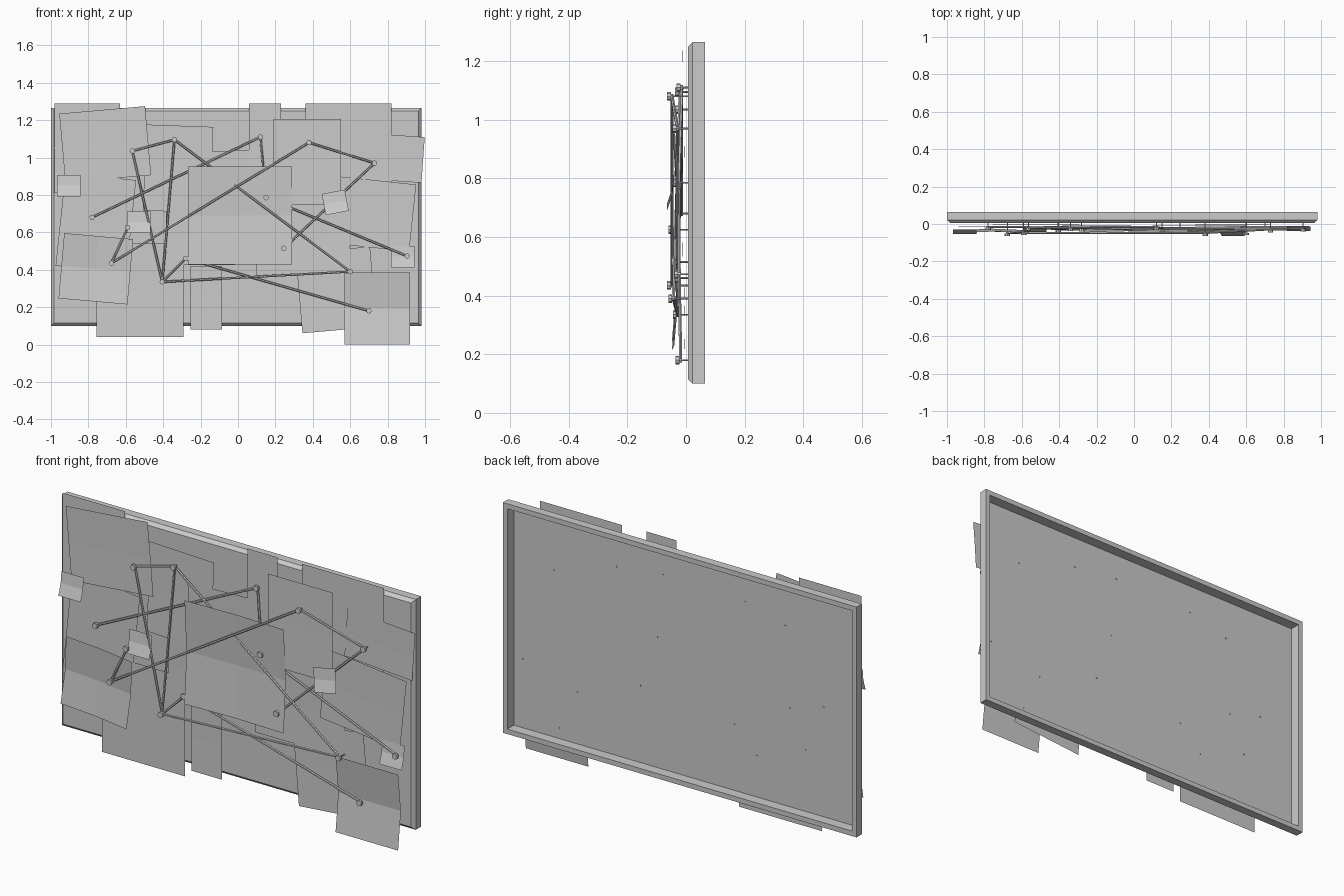
import bpy, bmesh, math
from mathutils import Vector, Matrix

old = bpy.data.objects.get("Cube")
if old:
    bpy.data.objects.remove(old, do_unlink=True)

grey = bpy.data.materials.new("plain grey")
grey.use_nodes = True
grey.diffuse_color = (0.6, 0.6, 0.6, 1)
grey.node_tree.nodes["Principled BSDF"].inputs["Base Color"].default_value = (0.6, 0.6, 0.6, 1)


def finish(name, bm):
    mesh = bpy.data.meshes.new(name)
    bm.to_mesh(mesh)
    bm.free()
    mesh.materials.append(grey)
    obj = bpy.data.objects.new(name, mesh)
    bpy.context.collection.objects.link(obj)
    return obj


def bridge(bm, a, b):
    for i in range(len(a)):
        j = (i + 1) % len(a)
        bm.faces.new((a[i], a[j], b[j], b[i]))


# Board: nested rectangles give the bevelled front, the rim and the hollow back
LEFT, RIGHT, LOW, HIGH = -1.0, 0.98, 0.1, 1.265


def rectangle(bm, inset, y):
    l, r, b, t = LEFT + inset, RIGHT - inset, LOW + inset, HIGH - inset
    return [bm.verts.new((x, y, z)) for x, z in ((l, b), (r, b), (r, t), (l, t))]


bm = bmesh.new()
steps = [(0.016, 0.006), (0, 0.022), (0, 0.065), (0.025, 0.065), (0.025, 0.012)]
rings = [rectangle(bm, *s) for s in steps]
for a, b in zip(rings, rings[1:]):
    bridge(bm, a, b)
bm.faces.new(rings[0])
bm.faces.new(rings[-1])
bmesh.ops.recalc_face_normals(bm, faces=bm.faces)
finish("board", bm)


# Sheets: low-poly grids, bent away from the board at the edges
def sheet(name, x, z, w, h, turn, y, bend):
    bm = bmesh.new()
    bmesh.ops.create_grid(bm, x_segments=2, y_segments=2, size=1)
    spin = Matrix.Rotation(-math.radians(turn), 3, "Y")
    for v in bm.verts:
        u, t = v.co.x, v.co.y
        depth = y - bend(u, t)
        v.co = spin @ Vector((u * w / 2, 0, t * h / 2)) + Vector((x, depth, z))
    bmesh.ops.recalc_face_normals(bm, faces=bm.faces)
    for f in bm.faces:
        f.normal_update()
        if f.normal.y > 0:
            f.normal_flip()
    finish(name, bm)


def flat(u, t):
    return 0.001 * abs(t)


def tent(u, t):
    return 0.008 * abs(u) + 0.015 * abs(t)


def fold(u, t):
    return 0.022 * abs(t)


def curl(u, t):
    return 0.006 * (1 - t) ** 2


# name, x, z, width, height, turn, depth
back_sheets = [
    ("top_left_back_sheet", -.805, 1.05, .35, .48, 0, -.002),
    ("upper_sheet", -.32, .94, .36, .46, -2, -.003),
    ("left_sheet", -.76, .65, .38, .5, -6, -.005),
    ("inner_left_sheet", -.2, .58, .37, .31, 0, -.006),
    ("inner_upper_sheet", -.07, .87, .4, .33, 2, -.008),
    ("bottom_left_sheet", -.525, .29, .465, .5, 0, -.004),
    ("bottom_strip", -.17, .25, .17, .34, 0, -.007),
    ("top_strip", .145, 1.04, .17, .5, 0, -.010),
    ("top_right_sheet", .59, 1.06, .46, .46, 0, -.003),
]
front_sheets = [
    ("top_left_sheet", -.71, 1.07, .46, .37, 5, -.012),
    ("right_upper_sheet", .8, 1.0, .38, .245, -4, -.008),
    ("right_sheet", .71, .7, .45, .36, -6, -.012),
    ("inner_right_sheet", .35, .56, .5, .38, 0, -.006),
    ("bottom_right_back_sheet", .525, .292, .4, .43, 5, -.004),
    ("tall_sheet", .37, .975, .36, .46, 0, -.03),
]
for row in back_sheets + front_sheets:
    sheet(*row, flat)

sheet("centre_sheet", .01, .69, .555, .525, 0, -.022, tent)
sheet("left_bent_sheet", -.76, .405, .37, .35, -5, -.025, tent)
sheet("bottom_right_sheet", .745, .192, .35, .384, 0, -.012, fold)

# Small notes with a curled lower edge
notes = [
    ("left_note", -.905, .85, 0, -.03),
    ("middle_note", -.53, .655, 0, -.02),
    ("right_note", .52, .76, 11, -.04),
    ("edge_note", .88, .47, 0, -.014),
]
for name, x, z, turn, y in notes:
    sheet(name, x, z, .125, .115, turn, y, curl)

# Pins: x, z and depth of the head's front
pins = {
    "a": (-.565, 1.035, -.035), "b": (-.34, 1.095, -.037), "c": (.12, 1.11, -.032),
    "d": (.38, 1.08, -.065), "e": (-.78, .68, -.032), "f": (-.59, .625, -.06),
    "g": (-.677, .435, -.065), "h": (-.405, .335, -.045), "i": (-.28, .46, -.04),
    "j": (.15, .785, -.042), "k": (.245, .515, -.05), "l": (.73, .97, -.046),
    "m": (.904, .473, -.04), "n": (.6, .39, -.06), "o": (.7, .18, -.035),
}


def pin(name, x, z, front):
    profile = [(.0145, front), (.0145, front + .013), (.008, front + .013),
               (.008, front + .022), (.003, front + .022), (.003, .016)]
    bm = bmesh.new()
    rings = []
    for r, y in profile:
        angles = [math.tau * i / 8 for i in range(8)]
        rings.append([bm.verts.new((x + r * math.cos(a), y, z + r * math.sin(a))) for a in angles])
    for a, b in zip(rings, rings[1:]):
        bridge(bm, a, b)
    bm.faces.new(rings[0])
    bm.faces.new(rings[-1])
    bmesh.ops.recalc_face_normals(bm, faces=bm.faces)
    finish(name, bm)


for key, (x, z, front) in pins.items():
    pin("pin_" + key, x, z, front)


# Strings: thin rods stretched between pairs of pins
def string(first, second):
    ends = [Vector((x, front + .017, z)) for x, z, front in (pins[first], pins[second])]
    line = ends[1] - ends[0]
    bm = bmesh.new()
    place = Matrix.Translation((ends[0] + ends[1]) / 2) @ line.to_track_quat("Z", "Y").to_matrix().to_4x4()
    bmesh.ops.create_cone(bm, cap_ends=True, segments=6, radius1=.006, radius2=.006,
                          depth=line.length, matrix=place)
    finish("string_" + first + second, bm)


for pair in "ab ah bh bn dg gf ec hn hi io cj jm kl dl".split():
    string(*pair)
